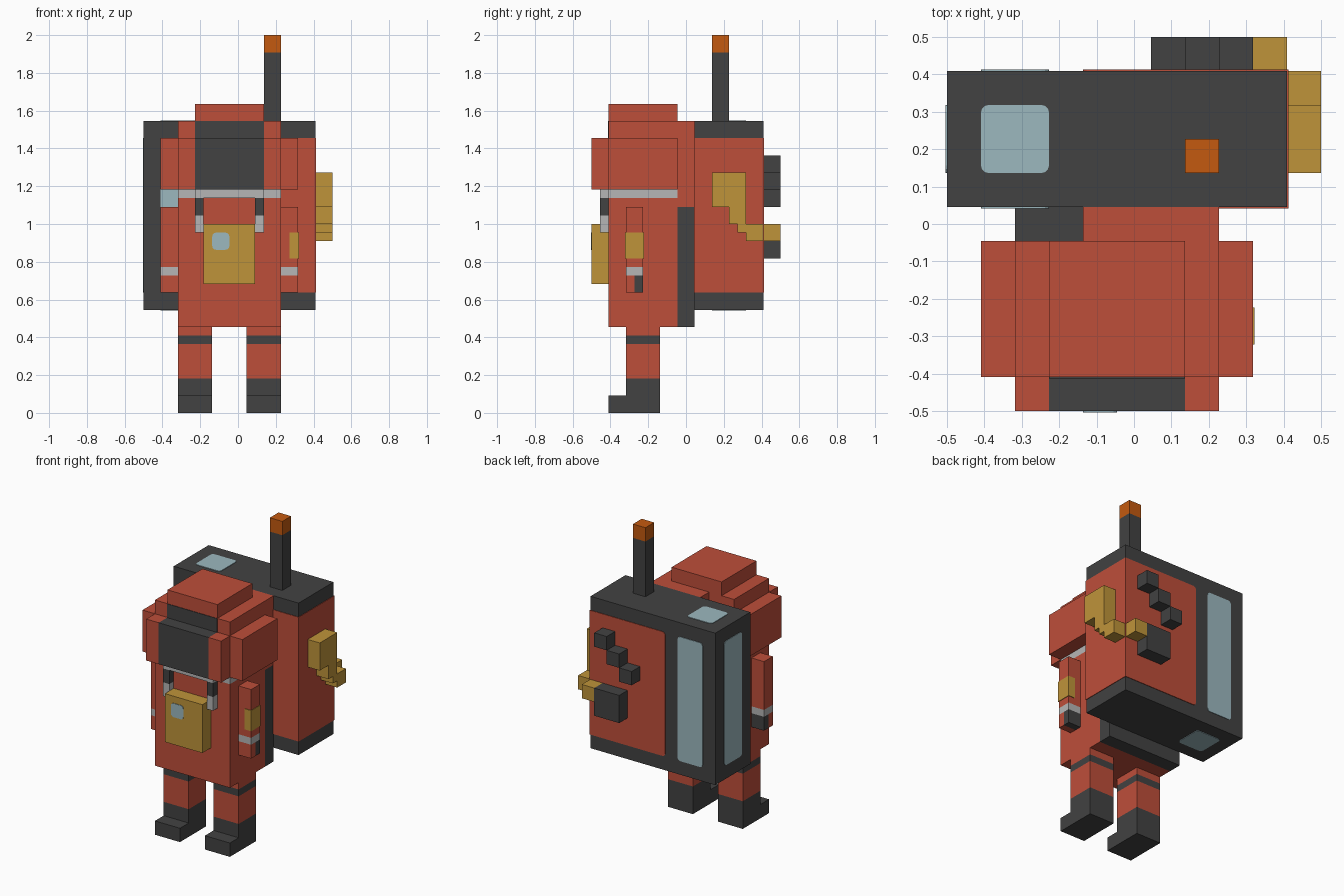
import bpy, bmesh

if "Cube" in bpy.data.objects:
    bpy.data.objects.remove(bpy.data.objects["Cube"])

U = 1 / 11            # one block
E = 0.04              # plate thickness in blocks


def material(name, rgb):
    lin = [((c / 255 + 0.055) / 1.055) ** 2.4 for c in rgb] + [1]
    m = bpy.data.materials.new(name)
    m.diffuse_color = lin
    m.use_nodes = True
    for n in m.node_tree.nodes:
        if n.type == 'BSDF_PRINCIPLED':
            n.inputs["Base Color"].default_value = lin
    return m


RED = material("suit red", (190, 78, 58))
DARK = material("charcoal", (66, 66, 66))
GOLD = material("gold", (191, 148, 58))
GLASS = material("pale blue glass", (156, 184, 191))
GREY = material("light grey", (182, 182, 182))
ORANGE = material("orange", (196, 90, 16))


def box(name, mat, x, y, z, round_axis=None, keep=None):
    """Box from block ranges; optionally round the edges along one axis."""
    bm = bmesh.new()
    bmesh.ops.create_cube(bm, size=1)
    for v in bm.verts:
        for i, (a, b) in enumerate((x, y, z)):
            v.co[i] = (b if v.co[i] > 0 else a) * U - (0.5 if i < 2 else 0)
    if round_axis is not None:
        edges = []
        for e in bm.edges:
            d = e.verts[1].co - e.verts[0].co
            if abs(d[round_axis]) > 0.9 * d.length and (keep is None or keep(e.verts[0].co)):
                edges.append(e)
        bmesh.ops.bevel(bm, geom=edges, offset=0.02, segments=3, profile=0.5,
                        affect='EDGES', clamp_overlap=True)
    me = bpy.data.meshes.new(name)
    bm.to_mesh(me)
    bm.free()
    me.materials.append(mat)
    ob = bpy.data.objects.new(name, me)
    bpy.context.collection.objects.link(ob)
    return ob


# Legs and boots
for side, x in (("right", (2, 4)), ("left", (6, 8))):
    box(side + "_boot", DARK, x, (2, 4), (0, 2))
    box(side + "_boot_toe", DARK, x, (1, 2), (0, 1))
    box(side + "_leg", RED, x, (2, 4), (2, 4))
    box(side + "_leg_band", DARK, x, (2, 4), (4, 4.5))
    box(side + "_leg_top", RED, x, (2, 4), (4.5, 5))

# Torso, back plate and collar
box("torso", RED, (2, 8), (1, 5), (5, 12.5))
box("back_plate", DARK, (2, 8), (5, 6), (5, 12))
box("collar", GREY, (2, 8), (1, 5), (12.5, 13))
box("strap_top", GREY, (3, 7), (0.5, 1), (12.5, 13))

# Chest straps and pouch
for side, x in (("right", (3, 3.5)), ("left", (6.5, 7))):
    box(side + "_strap", DARK, x, (0.5, 1), (11.5, 12.5))
    box(side + "_strap_end", GREY, x, (0.5, 1), (10.5, 11.5))
box("chest_pouch", GOLD, (3.5, 6.5), (0, 1), (7.5, 11))
box("pouch_screen", GLASS, (4, 5), (-E, 0.02), (9.5, 10.5), 1)

# Arms
for side, x in (("right", (1, 2)), ("left", (8, 9))):
    box(side + "_arm", RED, x, (2, 3), (8.5, 12))
    box(side + "_cuff", GREY, x, (2, 3), (8, 8.5))
    box(side + "_hand_front", RED, x, (2, 2.5), (7, 8))
    box(side + "_hand_back", DARK, x, (2.5, 3), (7, 8))
box("left_arm_patch", GOLD, (8.5, 9 + E), (2 - E, 3 + E), (9, 10.5))

# Hood with stepped blocks around a dark visor
box("hood", RED, (2, 8), (1, 5), (13, 17))
box("hood_top", RED, (3, 7), (1, 5), (17, 18))
box("hood_back", RED, (4, 8), (5, 6), (12, 17))
for side, ear, cheek in (("right", (1, 2), (2, 3)), ("left", (8, 9), (7, 8))):
    box(side + "_hood_side", RED, ear, (1, 5), (13, 16))
    box(side + "_hood_cheek", RED, cheek, (0, 1), (13, 16))
box("visor", DARK, (3, 7), (0, 1), (13, 16))
box("visor_upper", DARK, (3, 7), (1 - E, 1.02), (16, 17))

# Backpack with red wraparound panel
box("backpack", DARK, (0, 10), (6, 10), (6, 17))
box("backpack_panel", RED, (4, 10 + E), (6 - E, 10 + E), (7, 16), 1, lambda co: co.x < 0)

# Backpack windows on back, front, outer side, top and bottom
box("window_back", GLASS, (1, 3), (9.98, 10 + E), (7, 16), 1)
box("window_front", GLASS, (1, 3), (6 - E, 6.02), (7, 16), 1)
box("window_side", GLASS, (-E, 0.02), (7, 9), (7, 16), 0)
box("window_top", GLASS, (1, 3), (7, 9), (16.98, 17 + E), 2)
box("window_bottom", GLASS, (1, 3), (7, 9), (6 - E, 6.02), 2)

# Antenna
box("antenna", DARK, (7, 8), (7, 8), (17, 21))
box("antenna_tip", ORANGE, (7, 8), (7, 8), (21, 22))

# Stepped blocks and device on the back of the pack
for i in range(3):
    box("back_step_%d" % (i + 1), DARK, (6 + i, 7 + i), (10, 11), (12 + i, 13 + i))
box("back_device", DARK, (7, 9), (10, 11), (9, 11))

# Gold fitting wrapping the pack corner
box("side_fitting", GOLD, (10, 11), (7, 9), (12, 14))
box("side_fitting_neck", GOLD, (10, 11), (8, 9), (11, 12))
box("side_fitting_joint", GOLD, (10, 11), (8.5, 9), (10.5, 11)).hide_render = False
box("side_fitting_hose", GOLD, (10, 11), (9, 10), (10, 11))
box("back_fitting_hose", GOLD, (9, 10), (10, 11), (10, 11))
